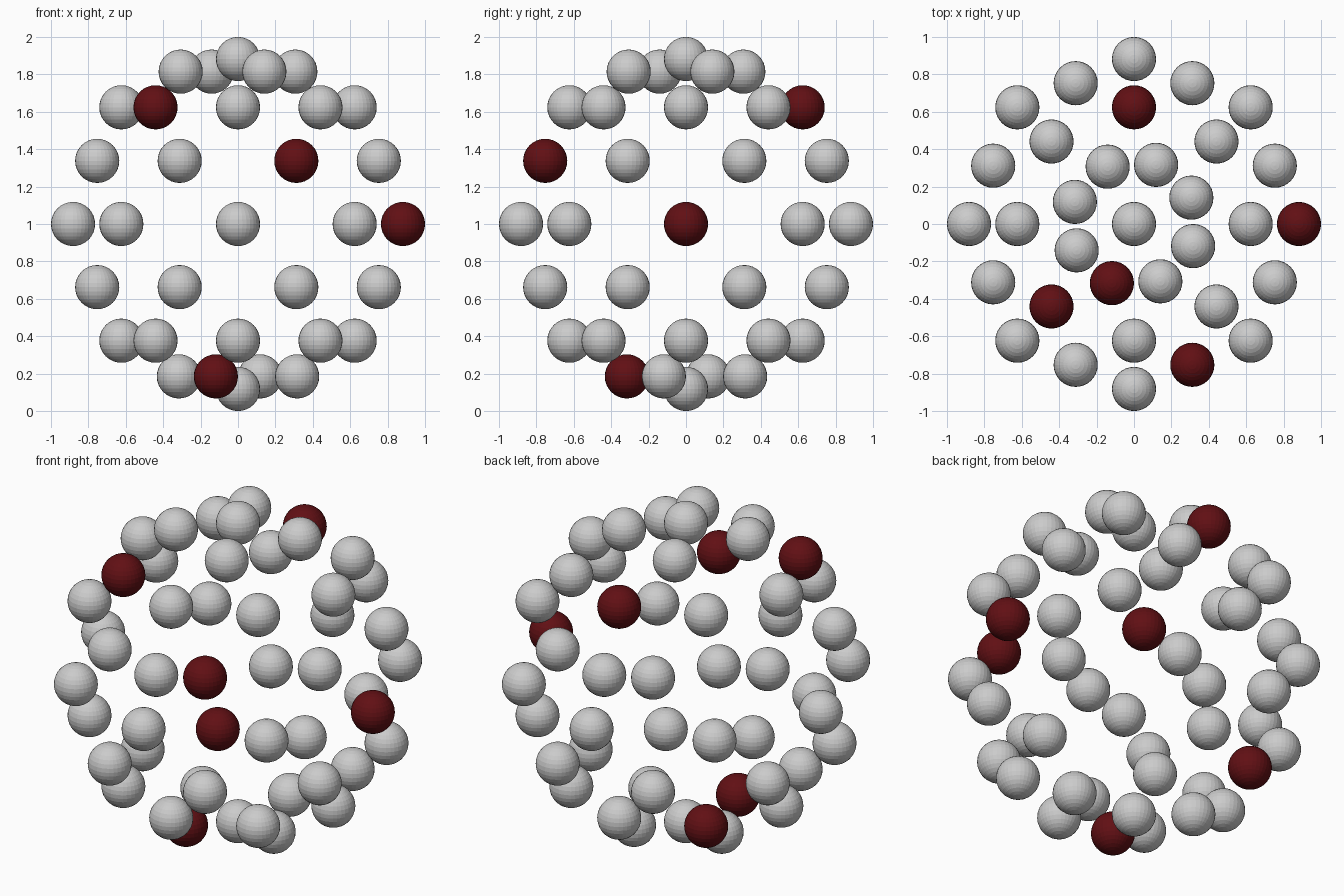
import bpy
from math import sin, cos, radians

if "Cube" in bpy.data.objects:
    bpy.data.objects.remove(bpy.data.objects["Cube"])

SHELL = 0.882   # distance of every ball from the middle of the model
BALL = 0.118    # ball radius

red = bpy.data.materials.new("dark_red")
red.diffuse_color = (0.12, 0.005, 0.007, 1)
red.use_nodes = True
red.node_tree.nodes["Principled BSDF"].inputs["Base Color"].default_value = red.diffuse_color

# one shared flat-shaded ball mesh per colour
bpy.ops.mesh.primitive_uv_sphere_add(segments=32, ring_count=16, radius=BALL)
first = bpy.context.object
grey_mesh = first.data
bpy.data.objects.remove(first)
red_mesh = grey_mesh.copy()
red_mesh.materials.append(red)


def add_ball(name, lat, lon, mesh):
    ob = bpy.data.objects.new(name, mesh)
    la, lo = radians(lat), radians(lon)
    ob.location = (SHELL * cos(la) * cos(lo),
                   SHELL * cos(la) * sin(lo),
                   1 + SHELL * sin(la))
    bpy.context.collection.objects.link(ob)


# rings: name, latitude, number of balls, start angle, indices of red balls
rings = [
    ("top_pole", 90, 1, 0, ()),
    ("top_ring", 67.5, 4, 24.7, ()),
    ("upper_ring", 45, 8, 0, (2, 5)),
    ("upper_middle_ring", 22.5, 8, 22.5, (6,)),
    ("equator_ring", 0, 8, 0, (0,)),
    ("lower_middle_ring", -22.5, 8, 22.5, ()),
    ("lower_ring", -45, 8, 0, (3,)),
    ("bottom_ring", -67.5, 4, -20.5, (3,)),
    ("bottom_pole", -90, 1, 0, ()),
]
for name, lat, count, start, reds in rings:
    for i in range(count):
        add_ball(f"{name}_ball_{i + 1}", lat, start + i * 360 / count,
                 red_mesh if i in reds else grey_mesh)
